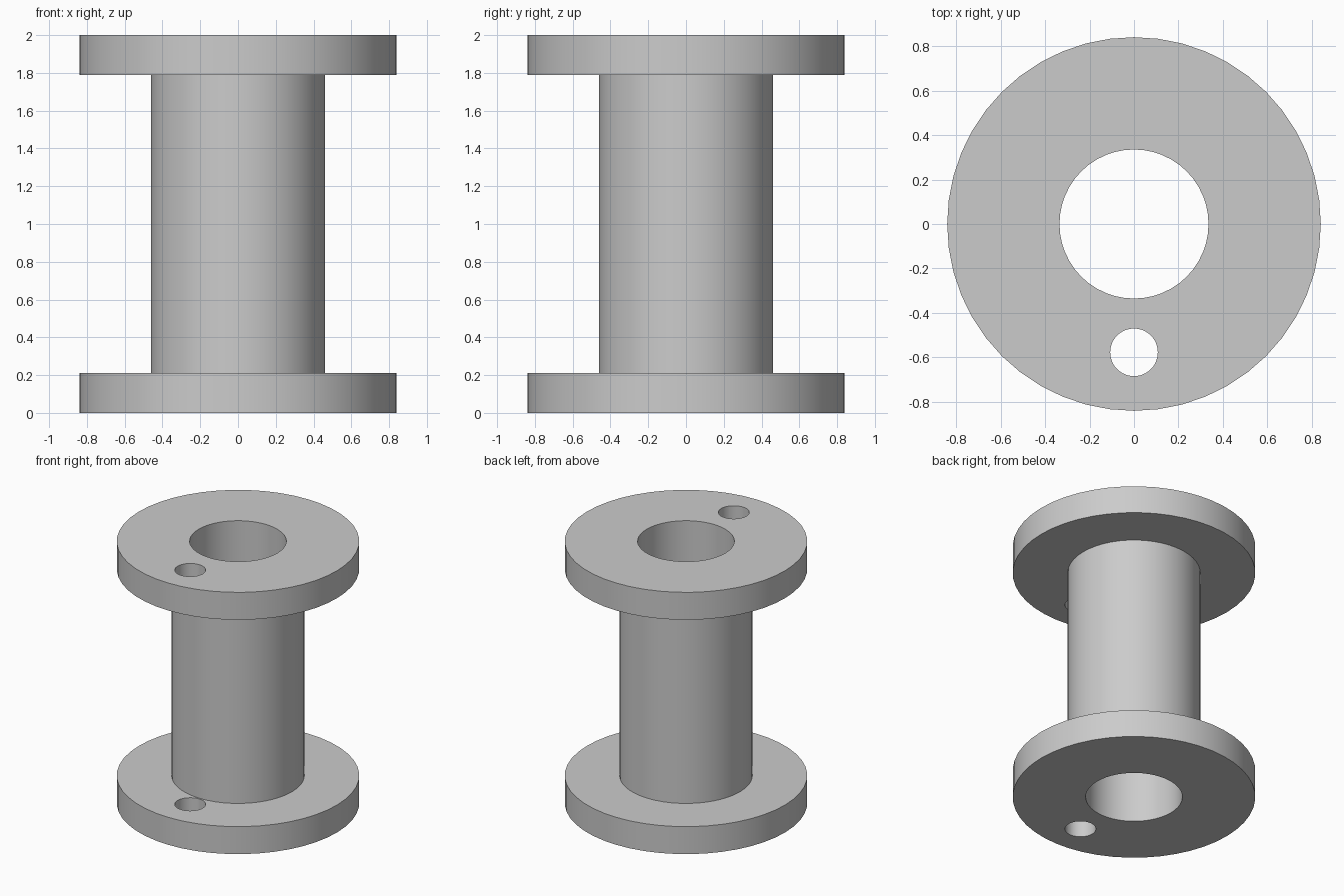
import bpy, bmesh
from math import pi, radians

SEGMENTS = 48
RIM, CORE, BORE = 0.84, 0.46, 0.335
HEIGHT, FLANGE = 2.0, 0.21
HOLE_Y, HOLE_R = -0.577, 0.107

default = bpy.data.objects.get("Cube")
if default:
    bpy.data.objects.remove(default, do_unlink=True)

grey = bpy.data.materials.new("plain_grey")
grey.use_nodes = True
colour = (0.6, 0.6, 0.6, 1)
grey.diffuse_color = colour
grey.node_tree.nodes["Principled BSDF"].inputs["Base Color"].default_value = colour


def lathe(name, profile):
    """Spin a closed (radius, z) profile around the z axis."""
    bm = bmesh.new()
    verts = [bm.verts.new((r, 0, z)) for r, z in profile]
    edges = [bm.edges.new((verts[i - 1], verts[i])) for i in range(len(verts))]
    bmesh.ops.spin(bm, geom=verts + edges, cent=(0, 0, 0), axis=(0, 0, 1),
                   angle=2 * pi, steps=SEGMENTS, use_merge=True)
    bmesh.ops.remove_doubles(bm, verts=bm.verts[:], dist=0.0001)
    bmesh.ops.recalc_face_normals(bm, faces=bm.faces[:])
    mesh = bpy.data.meshes.new(name)
    bm.to_mesh(mesh)
    bm.free()
    obj = bpy.data.objects.new(name, mesh)
    bpy.context.collection.objects.link(obj)
    mesh.materials.append(grey)
    return obj


# Hollow core with a flange at each end
lower = [(BORE, 0), (RIM, 0), (RIM, FLANGE), (CORE, FLANGE)]
upper = [(r, HEIGHT - z) for r, z in reversed(lower)]
spool = lathe("flanged_spool", lower + upper)

# Small round hole through both flanges
bpy.ops.mesh.primitive_cylinder_add(vertices=SEGMENTS, radius=HOLE_R,
                                    depth=HEIGHT + 1,
                                    location=(0, HOLE_Y, HEIGHT / 2))
cutter = bpy.context.object
cutter.name = "hole_cutter"
cutter.data.materials.append(grey)
cutter.hide_render = True

bpy.ops.object.select_all(action='DESELECT')
spool.select_set(True)
bpy.context.view_layer.objects.active = spool
cut = spool.modifiers.new("flange_holes", 'BOOLEAN')
cut.operation = 'DIFFERENCE'
cut.solver = 'EXACT'
cut.object = cutter
bpy.ops.object.modifier_apply(modifier=cut.name)
bpy.data.objects.remove(cutter, do_unlink=True)

# Smooth round walls, crisp rims
bpy.ops.object.shade_smooth_by_angle(angle=radians(30))
